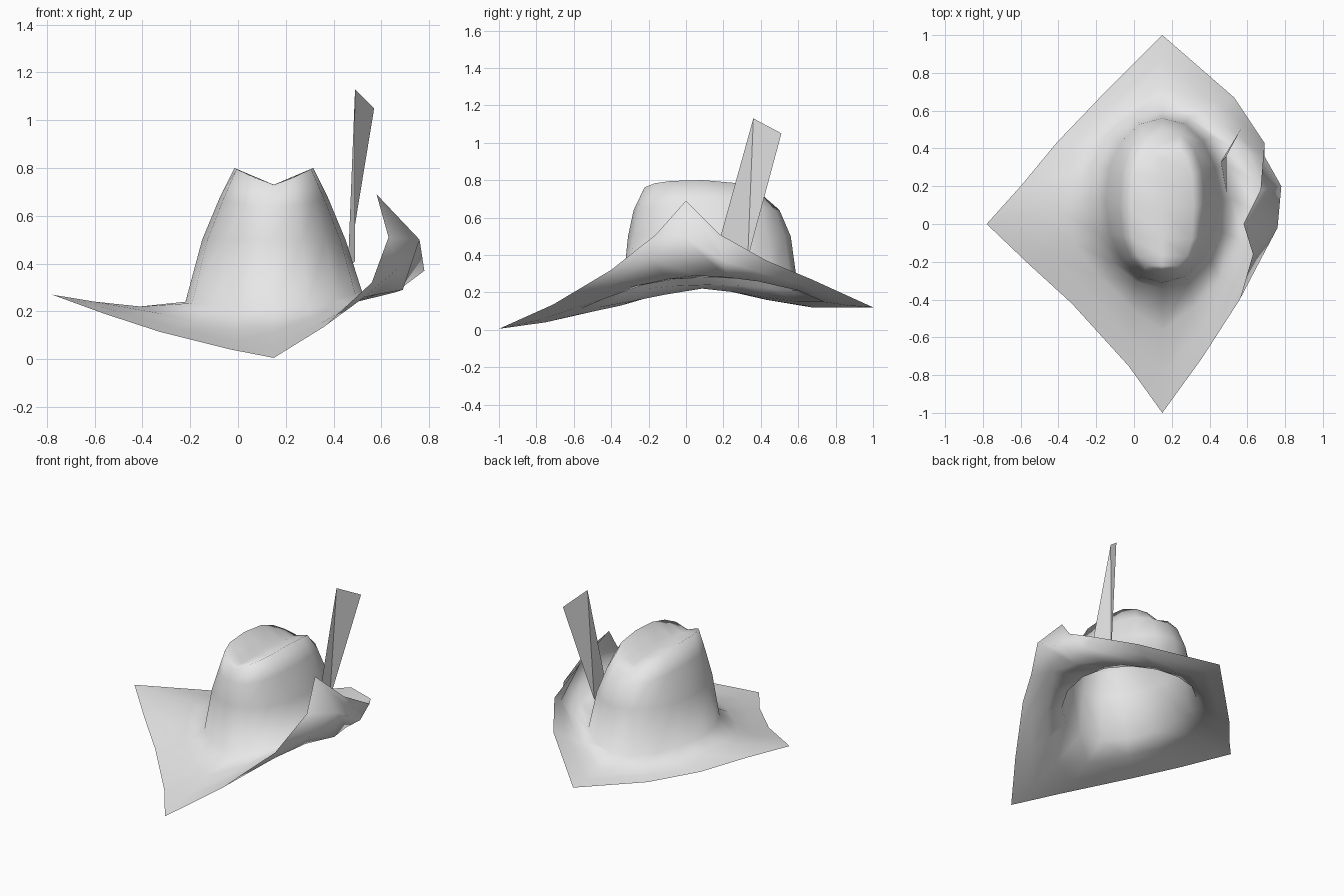
import bpy, bmesh, math
from mathutils import Vector

if "Cube" in bpy.data.objects:
    bpy.data.objects.remove(bpy.data.objects["Cube"], do_unlink=True)

felt = bpy.data.materials.new("grey_felt")
felt.use_nodes = True
GREY = (0.8, 0.8, 0.8, 1)
felt.diffuse_color = GREY
felt.node_tree.nodes["Principled BSDF"].inputs["Base Color"].default_value = GREY

N = 16      # columns round the hat, counter-clockwise from the front
CX = 0.15   # the crown sits off centre


def finish(bm, name, smooth):
    mesh = bpy.data.meshes.new(name)
    for f in bm.faces:
        f.smooth = smooth
    bm.to_mesh(mesh)
    bm.free()
    mesh.materials.append(felt)
    obj = bpy.data.objects.new(name, mesh)
    bpy.context.collection.objects.link(obj)
    return obj


def power(v, p):
    return math.copysign(abs(v) ** p, v)


def oval(rx, y0, y1, squareness, height):
    """Ring of points; height is a function of the unit coordinates."""
    pts = []
    for i in range(N):
        t = 2 * math.pi * i / N
        s, c = power(math.sin(t), squareness), power(-math.cos(t), squareness)
        pts.append(Vector((CX + rx * s, (y0 + y1) / 2 + (y1 - y0) / 2 * c, height(s, c))))
    return pts


# Brim outline: front tip, turned-up side, back tip, left tip
edge = [Vector(p) for p in (
    (.15, -1, .005), (.36, -.71, .135), (.56, -.4, .32), (.63, -.16, .51),
    (.58, 0, .69), (.67, .18, .51), (.69, .43, .37), (.53, .67, .27),
    (.15, 1, .12), (-.18, .67, .12), (-.41, .43, .16), (-.60, .2, .22),
    (-.78, 0, .27), (-.56, -.21, .19), (-.33, -.42, .115), (-.03, -.75, .04))]

# Roll of the turned-up side, by column: inner and outer point
roll = {
    2: ((.46, -.29, .23), (.53, -.36, .26)),
    3: ((.58, -.10, .27), (.67, -.19, .38)),
    4: ((.69, .05, .29), (.76, -.02, .50)),
    5: ((.66, .22, .28), (.78, .20, .37)),
    6: ((.58, .38, .26), (.69, .36, .32)),
}

base = oval(.37, -.34, .60, 1, lambda s, c: .26 + .02 * s - .05 * c * c)
inner, outer = [], []
for i in range(N):
    if i in roll:
        a, b = (Vector(p) for p in roll[i])
    else:
        a = base[i].lerp(edge[i], .34) - Vector((0, 0, .03))
        b = base[i].lerp(edge[i], .68) - Vector((0, 0, .02))
    inner.append(a)
    outer.append(b)

# Crown rings, ending in a ridge with a crease along the middle
rings = [
    edge, outer, inner, base,
    oval(.30, -.31, .56, .95, lambda s, c: .50),
    oval(.225, -.28, .50, .85, lambda s, c: .68 - .04 * c * c),
    oval(.165, -.24, .42, .7, lambda s, c: .72 + .08 * abs(s) - .04 * max(c, 0) ** 2),
]

bm = bmesh.new()
loops = [[bm.verts.new(p) for p in ring] for ring in rings]
for lo, hi in zip(loops, loops[1:]):
    for i in range(N):
        j = (i + 1) % N
        bm.faces.new((lo[i], lo[j], hi[j], hi[i]))

# Creased top: a centre line joined to both ridges
top = loops[-1]
half = N // 2
crease = [top[0]]
for i in range(1, half):
    mid = (top[i].co + top[N - i].co) / 2
    crease.append(bm.verts.new((CX, mid.y, .73 - .03 * max(0, (mid.y - .2) / .22))))
crease.append(top[half])
for i in range(half):
    for side in ((top[i], top[i + 1], crease[i + 1], crease[i]),
                 (crease[i], crease[i + 1], top[(N - i - 1) % N], top[(N - i) % N])):
        bm.faces.new(list(dict.fromkeys(side)))
finish(bm, "hat_brim_and_crown", True)

# Feather: a twisted flat strip standing by the turned-up side
bm = bmesh.new()
a, b, c, d = [bm.verts.new(p) for p in (
    (.49, .36, 1.13), (.57, .51, 1.05), (.49, .16, .41), (.46, .33, .38))]
bm.faces.new((a, c, d))
bm.faces.new((a, d, b))
finish(bm, "feather", False)
